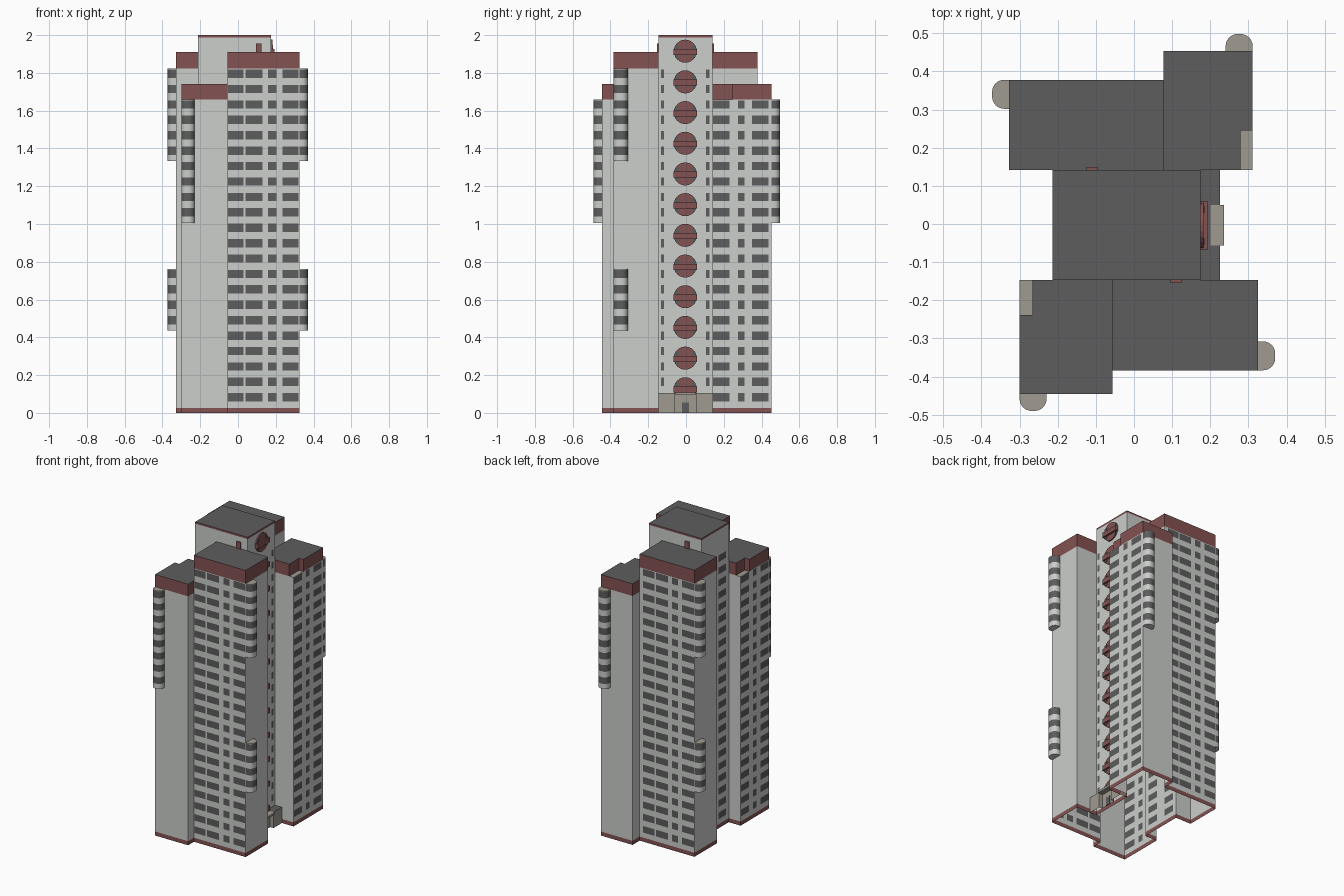
import bpy, bmesh, math

if "Cube" in bpy.data.objects:
    bpy.data.objects.remove(bpy.data.objects["Cube"])

FLOOR, BASE = 0.0816, 0.027            # storey height, plinth height
HIGH, LOW = BASE + 22 * FLOOR, BASE + 20 * FLOOR   # parapet starts
HIGH_TOP, LOW_TOP, CORE_TOP = 1.91, 1.74, 2.0


def material(name, col):
    m = bpy.data.materials.new(name)
    m.diffuse_color = (*col, 1)
    m.use_nodes = True
    m.node_tree.nodes["Principled BSDF"].inputs["Base Color"].default_value = m.diffuse_color
    return m


MATS = [material("pale wall", (0.60, 0.62, 0.60)),
        material("dark grey", (0.11, 0.11, 0.11)),
        material("brick red", (0.23, 0.085, 0.085)),
        material("beige", (0.35, 0.33, 0.28))]
WALL, DARK, RED, BEIGE = range(4)


def finish(name, bm, fix=False):
    bmesh.ops.remove_doubles(bm, verts=bm.verts[:], dist=1e-5)
    if fix:
        bmesh.ops.recalc_face_normals(bm, faces=bm.faces[:])
    me = bpy.data.meshes.new(name)
    bm.to_mesh(me)
    bm.free()
    for m in MATS:
        me.materials.append(m)
    ob = bpy.data.objects.new(name, me)
    bpy.context.collection.objects.link(ob)
    return ob


def poly(bm, pts, mat):
    f = bm.faces.new([bm.verts.new(p) for p in pts])
    f.material_index = mat


def flat(bm, pts, z, mat, s=1):
    poly(bm, [(s * x, s * y, z) for x, y in pts], mat)


def window_rows(n, first=0):
    tops = [BASE + (k + 1) * FLOOR - 0.004 for k in range(first, n)]
    return [(t - 0.044, t) for t in tops]


def wall(bm, p, q, z0, z1, red=9, cols=(), rows=(), mat=WALL, s=1):
    """Wall from p to q, cut into cells; window cells, plinth and parapet get their colours."""
    length = math.dist(p, q)
    us = sorted({0, length, *[u for c in cols for u in c]})
    zs = sorted({z0, z1, *[z for z in (BASE, red) if z0 < z < z1],
                 *[z for r in rows for z in r]})
    for u0, u1 in zip(us, us[1:]):
        for a, b in zip(zs, zs[1:]):
            um, zm = (u0 + u1) / 2, (a + b) / 2
            k = mat
            if mat == WALL and (zm < BASE or zm > red):
                k = RED
            elif any(c[0] < um < c[1] for c in cols) and any(r[0] < zm < r[1] for r in rows):
                k = DARK
            at = lambda u: [s * (p[i] + (q[i] - p[i]) * u / length) for i in (0, 1)]
            poly(bm, [(*at(u0), a), (*at(u1), a), (*at(u1), b), (*at(u0), b)], k)


def path(bm, pts, z0, z1, windows=None, **kw):
    for i, (p, q) in enumerate(zip(pts, pts[1:])):
        extra = windows[1] if windows and windows[0] == i else {}
        wall(bm, p, q, z0, z1, **extra, **kw)


def box(name, lo, hi, mat):
    bm = bmesh.new()
    bmesh.ops.create_cube(bm, size=1)
    for v in bm.verts:
        v.co = [(lo[i] + hi[i]) / 2 + v.co[i] * (hi[i] - lo[i]) for i in range(3)]
    for f in bm.faces:
        f.material_index = mat
    return finish(name, bm)


def bay(name, place, z_top, floors, w=0.076, d=0.045, r=0.032):
    """Round-cornered bay window with a dark band on every storey."""
    arc = [math.radians(t) for t in range(0, 91, 15)]
    prof = [(0, 0)] + [(r - r * math.cos(t), d - r + r * math.sin(t)) for t in arc]
    prof += [(w - a, b) for a, b in reversed(prof)]
    pts = [place(a, b) for a, b in prof]
    zs = [(z_top - k * FLOOR - o, DARK if o else WALL)
          for k in range(floors) for o in (0, 0.004, 0.048)]
    zs = []
    for k in range(floors):
        t = z_top - k * FLOOR
        zs += [(t, t - 0.004, WALL), (t - 0.004, t - 0.048, DARK), (t - 0.048, t - FLOOR, WALL)]
    bm = bmesh.new()
    for hi, lo, mat in zs:
        for p, q in zip(pts, pts[1:]):
            poly(bm, [(*p, lo), (*q, lo), (*q, hi), (*p, hi)], mat)
    flat(bm, pts, z_top, BEIGE)
    flat(bm, pts, z_top - floors * FLOOR, WALL)
    ob = finish(name, bm, True)
    bpy.context.view_layer.objects.active = ob
    ob.select_set(True)
    bpy.ops.object.shade_smooth_by_angle(angle=math.radians(30))
    ob.select_set(False)


def high_wing(tag, s, split, end, face, inner, core):
    """Taller wing: windows on its long face, bays on its plain end."""
    bm = bmesh.new()
    cols = [(end - b - split, end - a - split) for a, b in
            ((0.004, 0.09), (0.12, 0.165), (0.195, 0.285), (0.295, 0.378))]
    path(bm, [(split, face), (end, face), (end, inner), (core, inner)], 0, HIGH_TOP,
         windows=(0, dict(cols=cols, rows=window_rows(22))), red=HIGH, s=s)
    wall(bm, (split, inner), (split, face), LOW_TOP, HIGH_TOP, red=HIGH, s=s)
    flat(bm, [(split, face), (end, face), (end, inner), (split, inner)], HIGH_TOP, DARK, s)
    finish(tag + "_high_wing", bm)
    place = lambda a, d: (s * (end + d), s * (face + a))
    bay(tag + "_upper_side_bay", place, HIGH, 6)
    bay(tag + "_lower_side_bay", place, BASE + 9 * FLOOR, 4)
    # roof access door on the core wall
    x, y = sorted((s * 0.095, s * 0.125)), sorted((s * inner, s * (inner - 0.008)))
    box(tag + "_roof_door", (x[0], y[0], HIGH_TOP), (x[1], y[1], HIGH_TOP + 0.045), RED)


def low_wing(tag, s, split, end, face, inner, core, nx, ny, neighbour):
    """Lower wing: windows on its outer side, one bay on its end, notched parapet."""
    bm = bmesh.new()
    cols = [(0.003, 0.09), (0.133, 0.17), (0.208, 0.295)]
    path(bm, [(core, inner), (end, inner), (end, face), (split, face), (split, neighbour)],
         0, LOW, windows=(1, dict(cols=cols, rows=window_rows(20))), s=s)
    top = [(core, inner), (nx, inner), (nx, ny), (end, ny), (end, face), (split, face),
           (split, neighbour)]
    path(bm, top, LOW, LOW_TOP, red=LOW, s=s)
    flat(bm, top + [(split, inner)], LOW_TOP, DARK, s)
    flat(bm, [(nx, inner), (end, inner), (end, ny), (nx, ny)], LOW, BEIGE, s)
    finish(tag + "_low_wing", bm)
    bay(tag + "_end_bay", lambda a, d: (s * (end + a), s * (face - d)), LOW, 8, w=0.071)


# Four wings; the back pair is the front pair turned half round
high_wing("front", 1, -0.056, 0.325, -0.3835, -0.1465, 0.174)
high_wing("back", -1, -0.077, 0.327, -0.378, -0.141, 0.213)
low_wing("front", 1, -0.056, -0.30, -0.445, -0.1465, -0.213, -0.266, -0.238, -0.3835)
low_wing("back", -1, -0.077, -0.311, -0.453, -0.141, -0.174, -0.279, -0.245, -0.378)

# Central core
X0, X1, Y0, Y1 = -0.213, 0.174, -0.1465, 0.141
bm = bmesh.new()
trim = 1.988
wall(bm, (X0, Y0), (X1, Y0), LOW, CORE_TOP, red=trim)
wall(bm, (X1, Y1), (X0, Y1), LOW, CORE_TOP, red=trim)
wall(bm, (X1, Y0), (X1, Y1), 0, CORE_TOP, red=trim,
     cols=[(0.013, 0.031), (0.252, 0.270)], rows=window_rows(22, 1))
wall(bm, (X0, Y1), (X0, Y0), 0, CORE_TOP, red=trim,
     cols=[(0.03, 0.11), (0.178, 0.258)], rows=window_rows(22))
flat(bm, [(X0, Y0), (X1, Y0), (X1, Y1), (X0, Y1)], CORE_TOP, DARK)
finish("core", bm)

# Round stair windows with a balcony bar, up the entrance side
for i in range(12):
    z = 1.915 - i * 0.1625
    bm = bmesh.new()
    bmesh.ops.create_cone(bm, cap_ends=True, segments=24, radius1=0.061, radius2=0.061, depth=0.008)
    for v in bm.verts:
        v.co = (X1 + 0.004 + v.co.z, v.co.x - 0.004, z + v.co.y)
    for f in bm.faces:
        f.material_index = RED
    finish(f"round_window_{i}", bm, True)
    for side in (-1, 1):
        y = -0.004 + side * 0.042
        box(f"round_window_glass_{i}", (X1, y - 0.009, z - 0.035), (X1 + 0.011, y + 0.009, z + 0.033), DARK)
    box(f"balcony_bar_{i}", (X1, -0.067, z - 0.02), (X1 + 0.02, 0.059, z + 0.012), RED)

# Entrance porch
bm = bmesh.new()
path(bm, [(X1, Y0), (0.225, Y0), (0.225, -0.06), (0.2, -0.06), (0.2, 0.052), (0.225, 0.052),
          (0.225, Y1), (X1, Y1)], 0, 0.105, mat=BEIGE)
flat(bm, [(X1, Y0), (0.225, Y0), (0.225, Y1), (X1, Y1)], 0.105, DARK)
finish("entrance_porch", bm)
box("entrance_canopy", (0.2, -0.056, 0.094), (0.236, 0.05, 0.108), BEIGE)
box("entrance_door", (0.2, -0.02, 0.0), (0.204, 0.015, 0.055), DARK)
